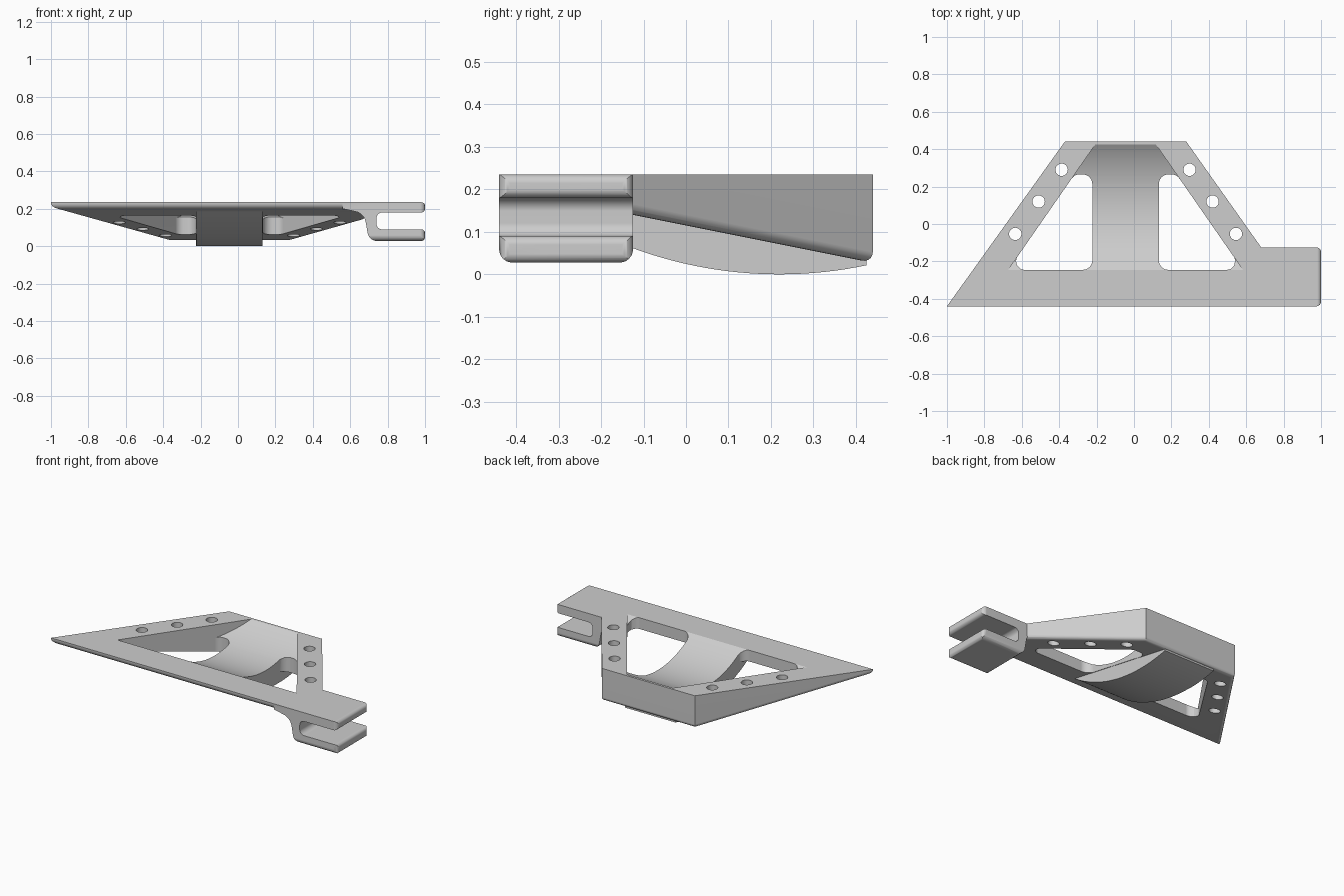
import bpy, bmesh, math
from mathutils import Vector

TOP = 0.235          # flat upper face
MID = -0.045         # symmetry line of the frame
FRONT, BACK = -0.44, 0.44

cube = bpy.data.objects.get("Cube")
if cube:
    bpy.data.objects.remove(cube, do_unlink=True)

metal = bpy.data.materials.new("grey metal")
metal.use_nodes = True
grey = (0.61, 0.61, 0.61, 1)
metal.diffuse_color = grey
metal.node_tree.nodes["Principled BSDF"].inputs["Base Color"].default_value = grey


def rounded(points, steps=6):
    """Outline from (a, b, radius) corners, each corner replaced by an arc."""
    out = []
    for i, (a, b, r) in enumerate(points):
        p = Vector((a, b))
        if r == 0:
            out.append(p)
            continue
        u = (Vector(points[i - 1][:2]) - p).normalized()
        v = (Vector(points[(i + 1) % len(points)][:2]) - p).normalized()
        half = u.angle(v) / 2
        centre = p + (u + v).normalized() * r / math.sin(half)
        start = p + u * r / math.tan(half) - centre
        end = p + v * r / math.tan(half) - centre
        for k in range(steps + 1):
            out.append(centre + start.lerp(end, k / steps).normalized() * r)
    return out


def inset(points, d):
    """Convex outline moved inward by d."""
    out = []
    for i, p in enumerate(points):
        p = Vector(p)
        u = (Vector(points[i - 1]) - p).normalized()
        v = (Vector(points[(i + 1) % len(points)]) - p).normalized()
        out.append(p + (u + v).normalized() * d / math.sin(u.angle(v) / 2))
    return out


def loft(name, *loops):
    """Closed solid through matching loops of 3D points."""
    bm = bmesh.new()
    rings = [[bm.verts.new(p) for p in loop] for loop in loops]
    bm.faces.new(rings[0])
    bm.faces.new(rings[-1])
    for a, b in zip(rings, rings[1:]):
        for i in range(len(a)):
            bm.faces.new((a[i - 1], a[i], b[i], b[i - 1]))
    bmesh.ops.recalc_face_normals(bm, faces=bm.faces)
    mesh = bpy.data.meshes.new(name)
    bm.to_mesh(mesh)
    bm.free()
    mesh.materials.append(metal)
    obj = bpy.data.objects.new(name, mesh)
    bpy.context.collection.objects.link(obj)
    return obj


def combine(body, tool, operation):
    mod = body.modifiers.new("cut", "BOOLEAN")
    mod.object, mod.operation, mod.solver = tool, operation, "EXACT"
    graph = bpy.context.evaluated_depsgraph_get()
    mesh = bpy.data.meshes.new_from_object(body.evaluated_get(graph))
    body.modifiers.clear()
    body.data = mesh
    bpy.data.objects.remove(tool, do_unlink=True)


def underside(y):
    return 0.115 - 0.2 * y


def arm_x(y):
    """Distance of an arm's inner edge from the symmetry line."""
    return 0.627 - (y + 0.245) / 1.44


# Wedge-shaped frame with rounded lower rim
plan = [(-1, FRONT), (-0.37, BACK), (0.28, BACK), (0.68, -0.125), (0.70, FRONT)]
ROUND = 0.026
loops = [[(x, y, TOP) for x, y in plan]]
for k in range(6):
    t = k / 5 * math.pi / 2
    ring = inset(plan, ROUND * (1 - math.cos(t)))
    loops.append([(x, y, underside(y) + ROUND * (1 - math.sin(t))) for x, y in ring])
body = loft("bracket_body", *loops)

# Curved belly under the central strap
LEFT, RIGHT = -0.225, 0.13
belly = []
for k in range(33):
    y = -0.385 + 0.81 * k / 32
    belly.append((y, 1 - math.sqrt(1 - (y - 0.22) ** 2)))
belly += [(0.425, 0.222), (-0.385, 0.222)]
combine(body, loft("belly", [(LEFT, y, z) for y, z in belly],
                   [(RIGHT, y, z) for y, z in belly]), "UNION")

# Forked clevis at the left end, trimmed to rounded corners
fork = rounded([(0.56, TOP, 0), (1, TOP, 0.02), (1, 0.18, 0.02), (0.74, 0.18, 0.03),
                (0.74, 0.09, 0.03), (1, 0.09, 0.02), (1, 0.028, 0.02),
                (0.70, 0.028, 0.05), (0.675, 0.175, 0.07), (0.56, 0.20, 0)])
clevis = loft("clevis", [(x, FRONT, z) for x, z in fork],
              [(x, -0.125, z) for x, z in fork])
tips = rounded([(0.5, FRONT, 0), (1, FRONT, 0.025), (1, -0.125, 0.025), (0.5, -0.125, 0)])
combine(clevis, loft("tip_trim", [(x, y, -0.1) for x, y in tips],
                     [(x, y, 0.5) for x, y in tips]), "INTERSECT")
foot = rounded([(FRONT, 0.028, 0.03), (-0.125, 0.028, 0.03),
                (-0.125, 0.5, 0), (FRONT, 0.5, 0)])
combine(clevis, loft("foot_trim", [(0.4, y, z) for y, z in foot],
                     [(1.2, y, z) for y, z in foot]), "INTERSECT")
combine(body, clevis, "UNION")

# Concave saddle between the arms
Y0, Y1, DEPTH = -0.245, 0.425, 0.105
half = (Y1 - Y0) / 2
radius = (half ** 2 + DEPTH ** 2) / (2 * DEPTH)
dish = []
for k in range(33):
    y = Y0 + (Y1 - Y0) * k / 32
    dish.append((y, TOP - DEPTH + radius
                 - math.sqrt(radius ** 2 - (y - Y0 - half) ** 2)))
dish += [(Y1, 0.4), (Y0, 0.4)]
combine(body, loft("saddle_cutter", [(MID - arm_x(y), y, z) for y, z in dish],
                   [(MID + arm_x(y), y, z) for y, z in dish]), "DIFFERENCE")

# Triangular windows and bolt holes, mirrored about the symmetry line
window = rounded([(arm_x(-0.245), -0.245, 0.045), (arm_x(0.265), 0.265, 0.05),
                  (0.178, 0.265, 0.05), (0.178, -0.245, 0.05)])
for side in (-1, 1):
    outlines = [window]
    for x, y in ((0.342, 0.29), (0.465, 0.12), (0.59, -0.053)):
        outlines.append([(x + 0.033 * math.cos(k * math.tau / 24),
                          y + 0.033 * math.sin(k * math.tau / 24)) for k in range(24)])
    for line in outlines:
        combine(body, loft("hole_cutter", [(MID + side * x, y, -0.2) for x, y in line],
                           [(MID + side * x, y, 0.5) for x, y in line]), "DIFFERENCE")

# Smooth fillets, crisp edges
bpy.ops.object.select_all(action="DESELECT")
body.select_set(True)
bpy.context.view_layer.objects.active = body
bpy.ops.object.shade_smooth_by_angle(angle=math.radians(30))
body.modifiers.new("even_shading", "WEIGHTED_NORMAL").keep_sharp = True
